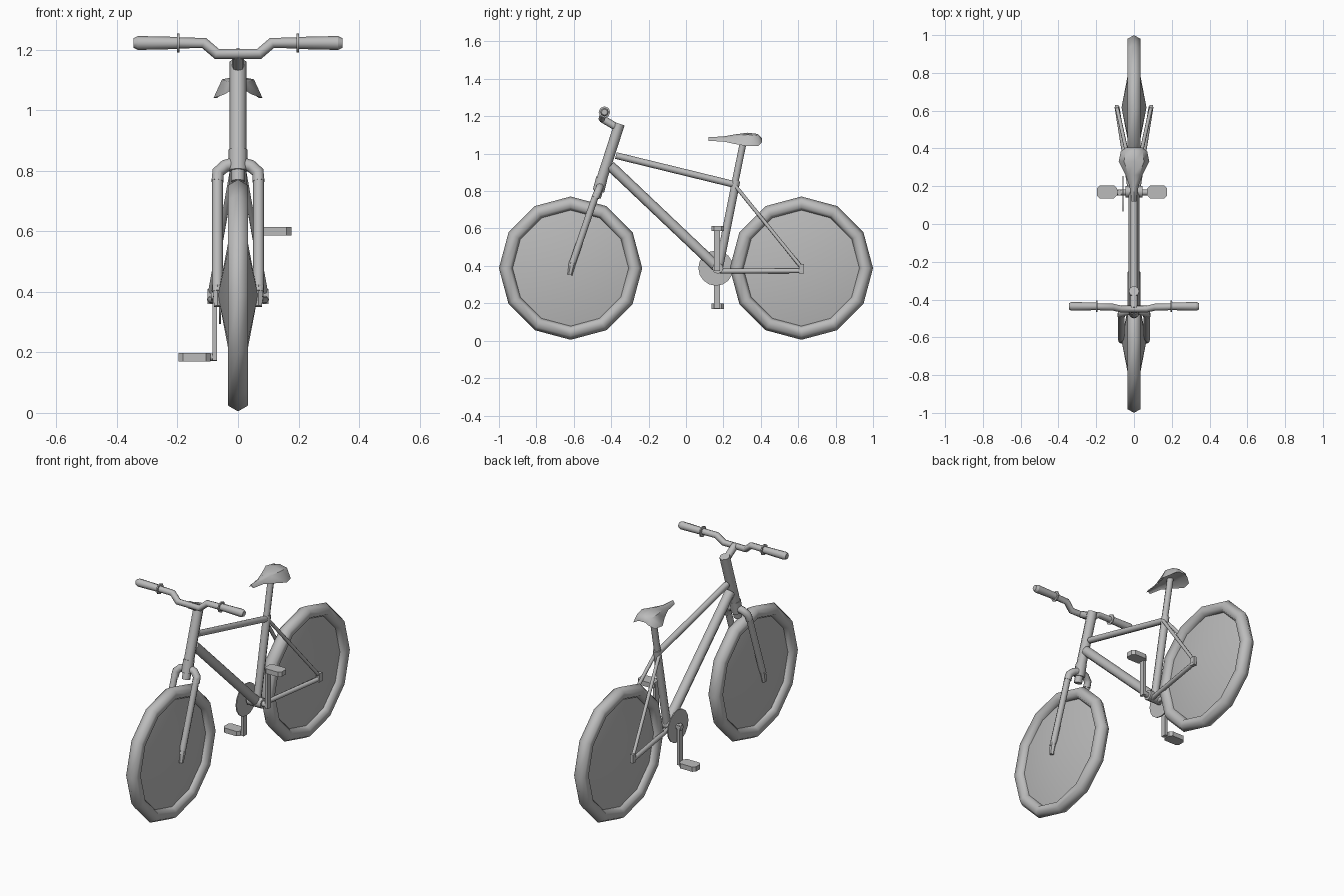
import bpy
import bmesh
from math import pi, radians
from mathutils import Matrix, Vector

cube = bpy.data.objects.get("Cube")
if cube:
    bpy.data.objects.remove(cube)

grey = bpy.data.materials.new("plain grey")
grey.use_nodes = True
grey.diffuse_color = (0.5, 0.5, 0.5, 1)
grey.node_tree.nodes["Principled BSDF"].inputs["Base Color"].default_value = (0.5, 0.5, 0.5, 1)


def smooth(obj, angle):
    bpy.ops.object.select_all(action='DESELECT')
    obj.select_set(True)
    bpy.context.view_layer.objects.active = obj
    bpy.ops.object.shade_smooth_by_angle(angle=radians(angle))


def finish(name, bm, angle=50):
    bmesh.ops.recalc_face_normals(bm, faces=bm.faces)
    mesh = bpy.data.meshes.new(name)
    bm.to_mesh(mesh)
    bm.free()
    mesh.materials.append(grey)
    obj = bpy.data.objects.new(name, mesh)
    bpy.context.collection.objects.link(obj)
    smooth(obj, angle)
    return obj


def tube(name, points, radius):
    """Eight-sided capped tube along a polyline."""
    curve = bpy.data.curves.new(name, 'CURVE')
    curve.dimensions = '3D'
    curve.bevel_depth = radius
    curve.bevel_resolution = 2
    curve.use_fill_caps = True
    spline = curve.splines.new('POLY')
    spline.points.add(len(points) - 1)
    for p, co in zip(spline.points, points):
        p.co = (*co, 1)
    temp = bpy.data.objects.new(name, curve)
    bpy.context.collection.objects.link(temp)
    bpy.context.view_layer.update()
    mesh = bpy.data.meshes.new_from_object(temp.evaluated_get(bpy.context.evaluated_depsgraph_get()))
    bpy.data.objects.remove(temp)
    bm = bmesh.new()
    bm.from_mesh(mesh)
    bpy.data.meshes.remove(mesh)
    bmesh.ops.remove_doubles(bm, verts=bm.verts, dist=0.0001)
    return finish(name, bm)


def rod(name, a, b, r1, r2=None, sides=8):
    """Straight cylinder or cone from a to b."""
    a, b = Vector(a), Vector(b)
    axis = b - a
    place = Matrix.Translation((a + b) / 2) @ axis.to_track_quat('Z', 'Y').to_matrix().to_4x4()
    bm = bmesh.new()
    bmesh.ops.create_cone(bm, cap_ends=True, segments=sides, radius1=r1,
                          radius2=r1 if r2 is None else r2, depth=axis.length, matrix=place)
    return finish(name, bm)


def box(name, centre, size, bevel=0):
    bm = bmesh.new()
    bmesh.ops.create_cube(bm, size=1, matrix=Matrix.Translation(centre) @ Matrix.Diagonal((*size, 1)))
    if bevel:
        upright = [e for e in bm.edges if abs(e.verts[0].co.z - e.verts[1].co.z) > 0.01]
        bmesh.ops.bevel(bm, geom=upright, offset=bevel, segments=1, affect='EDGES')
    return finish(name, bm, 30)


def spin(name, profile, centre, angle):
    """Turn an (x, radius) outline about the wheel axle in twelve steps."""
    bm = bmesh.new()
    verts = [bm.verts.new((x, 0, r)) for x, r in profile]
    edges = [bm.edges.new(pair) for pair in zip(verts, verts[1:])]
    bmesh.ops.spin(bm, geom=verts + edges, cent=(0, 0, 0), axis=(1, 0, 0),
                   angle=2 * pi, steps=12)
    bmesh.ops.remove_doubles(bm, verts=bm.verts, dist=0.0005)
    bmesh.ops.translate(bm, verts=bm.verts, vec=centre)
    return finish(name, bm, angle)


# Wheels: six-sided tyre section and a shallow double-cone disc
AXLE_Z = 0.388
for end, y in (("front", -0.617), ("rear", 0.617)):
    ring = [Matrix.Rotation(i * pi / 3, 2) @ Vector((0, 0.0385)) for i in range(7)]
    spin(end + "_tyre", [(v.x, 0.3445 + v.y) for v in ring], (0, y, AXLE_Z), 65)
    spin(end + "_wheel_disc", [(-0.066, 0), (0, 0.345), (0.066, 0)], (0, y, AXLE_Z), 20)

# Main frame
HEAD_TOP, HEAD_LOW = (0, -0.355, 1.16), (0, -0.452, 0.86)
CLUSTER, BRACKET = (0, 0.26, 0.835), (0, 0.175, 0.385)
rod("head_tube", HEAD_LOW, HEAD_TOP, 0.028)
rod("head_collar", (0, -0.468, 0.80), (0, -0.45, 0.87), 0.031)
rod("steerer_end", (0, -0.478, 0.765), (0, -0.465, 0.81), 0.023)
rod("top_tube", (0, -0.375, 0.99), CLUSTER, 0.018)
rod("down_tube", (0, -0.405, 0.935), BRACKET, 0.028)
rod("seat_tube", BRACKET, (0, 0.268, 0.855), 0.022)
rod("seat_post", CLUSTER, (0, 0.31, 1.08), 0.018)
rod("bottom_bracket", (-0.045, 0.17, 0.388), (0.045, 0.17, 0.388), 0.03)
rod("crank_axle", (-0.09, 0.167, 0.388), (0.085, 0.167, 0.388), 0.016)

# Fork, stays and dropouts on both sides
for side, s in (("left", 1), ("right", -1)):
    tube(side + "_fork_crown", [(0, -0.458, 0.828), (s * 0.043, -0.463, 0.815),
                                (s * 0.066, -0.472, 0.795), (s * 0.068, -0.484, 0.765)], 0.021)
    rod(side + "_fork_leg", (s * 0.068, -0.478, 0.79), (s * 0.068, -0.612, 0.40), 0.018)
    rod(side + "_fork_tip", (s * 0.068, -0.606, 0.42), (s * 0.068, -0.621, 0.352), 0.019, 0.013, 6)
    rod(side + "_seat_stay", (s * 0.012, 0.262, 0.83), (s * 0.09, 0.615, 0.395), 0.010)
    rod(side + "_chain_stay", (s * 0.02, 0.18, 0.372), (s * 0.09, 0.62, 0.374), 0.013)
    box(side + "_dropout", (s * 0.091, 0.617, 0.384), (0.02, 0.028, 0.05))

# Chainring, cranks and pedals
rod("chainring", (-0.062, 0.16, 0.388), (-0.056, 0.16, 0.388), 0.094, sides=16)
for side, s, up in (("left", 1, 1), ("right", -1, -1)):
    box(side + "_crank", (s * 0.077, 0.167, 0.388 + up * 0.1), (0.016, 0.032, 0.23))
    pedal_x = 0.123 if s > 0 else -0.144
    pedal_z = 0.60 if s > 0 else 0.184
    box(side + "_pedal", (pedal_x, 0.17, pedal_z), (0.106, 0.068, 0.028), 0.015)
    rod(side + "_pedal_axle", (s * 0.07, 0.167, pedal_z), (pedal_x, 0.167, pedal_z), 0.012)

# Stem and handlebar
rod("stem", (0, -0.36, 1.135), (0, -0.45, 1.188), 0.02)
half = [(0.07, -0.45, 1.186), (0.112, -0.44, 1.222), (0.21, -0.438, 1.222)]
tube("handlebar", [(-x, y, z) for x, y, z in reversed(half)] + half, 0.018)
for side, s in (("left", 1), ("right", -1)):
    def at(x):
        return (s * x, -0.436, 1.222)
    rod(side + "_grip", at(0.2), at(0.33), 0.02, 0.023)
    rod(side + "_grip_cap", at(0.33), at(0.345), 0.023, 0.016)
    rod(side + "_grip_flange", at(0.194), at(0.201), 0.031)

# Saddle: lofted sections of (y, half width, top, lower edge)
stations = [(0.12, 0.012, 1.088, 1.068), (0.20, 0.024, 1.092, 1.065),
            (0.26, 0.045, 1.103, 1.052), (0.33, 0.081, 1.112, 1.04),
            (0.385, 0.070, 1.105, 1.04), (0.405, 0.042, 1.085, 1.06)]
bm = bmesh.new()
loops = []
for y, w, top, low in stations:
    mid = low + 0.45 * (top - low)
    outline = [(-w, low), (-0.65 * w, top - 0.01), (0, top), (0.65 * w, top - 0.01),
               (w, low), (0.5 * w, mid), (-0.5 * w, mid)]
    loops.append([bm.verts.new((x, y, z)) for x, z in outline])
for a, b in zip(loops, loops[1:]):
    for i in range(len(a)):
        j = (i + 1) % len(a)
        bm.faces.new((a[i], a[j], b[j], b[i]))
bm.faces.new(loops[0])
bm.faces.new(loops[-1])
finish("saddle", bm, 50)
